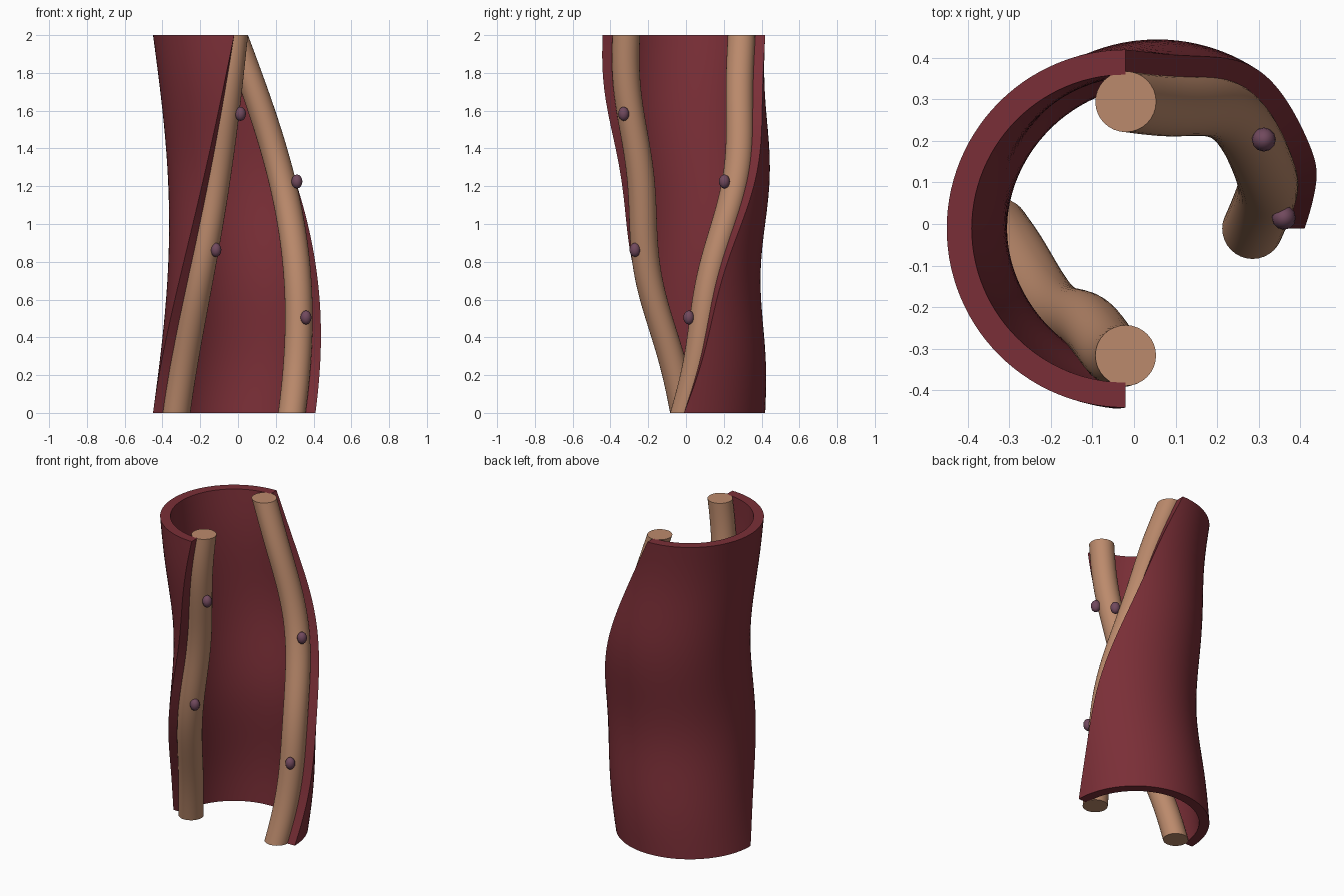
import bpy
import bmesh
from math import sin, cos, pi, radians
from mathutils import Vector

if "Cube" in bpy.data.objects:
    bpy.data.objects.remove(bpy.data.objects["Cube"], do_unlink=True)

HEIGHT = 2.0
STEPS = 56
OUTER, INNER = 0.43, 0.37
STEM_ORBIT, STEM_RADIUS = 0.305, 0.073


def material(name, rgb):
    mat = bpy.data.materials.new(name)
    mat.use_nodes = True
    color = (*rgb, 1)
    mat.diffuse_color = color
    mat.node_tree.nodes["Principled BSDF"].inputs["Base Color"].default_value = color
    return mat


wine = material("wine red", (0.195, 0.028, 0.038))
tan = material("tan", (0.50, 0.255, 0.15))
plum = material("plum", (0.165, 0.067, 0.11))


def spine(t):
    """Gently swaying centre line, t from 0 at the ground to 1 at the top."""
    x = -0.02 + 0.085 * sin(pi * t)
    y = -0.011 - 0.014 * sin(2 * pi * t) + 0.014 * sin(4 * pi * t)
    return Vector((x, y, HEIGHT * t))


def polar(radius, angle):
    return Vector((radius * cos(angle), radius * sin(angle), 0))


def finish(name, bm, mat):
    bmesh.ops.recalc_face_normals(bm, faces=bm.faces)
    mesh = bpy.data.meshes.new(name)
    bm.to_mesh(mesh)
    bm.free()
    mesh.materials.append(mat)
    obj = bpy.data.objects.new(name, mesh)
    bpy.context.collection.objects.link(obj)
    bpy.ops.object.select_all(action="DESELECT")
    obj.select_set(True)
    bpy.context.view_layer.objects.active = obj
    bpy.ops.object.shade_smooth_by_angle(angle=radians(35))
    return obj


def loft(name, section, mat):
    """Stack closed horizontal sections and cap both ends with quads."""
    bm = bmesh.new()
    rings = [[bm.verts.new(p) for p in section(i / STEPS)] for i in range(STEPS + 1)]
    n = len(rings[0])
    for a, b in zip(rings, rings[1:]):
        for i in range(n):
            j = (i + 1) % n
            bm.faces.new((a[i], a[j], b[j], b[i]))
    for ring in (rings[0], rings[-1]):
        for i in range(n // 2 - 1):
            bm.faces.new((ring[i], ring[i + 1], ring[n - 2 - i], ring[n - 1 - i]))
    return finish(name, bm, mat)


# Half-round shell turning a quarter turn on its way up
def shell_section(t):
    count = 56
    angles = [pi / 2 * t + pi * i / count for i in range(count + 1)]
    outer = [spine(t) + polar(OUTER, a) for a in angles]
    inner = [spine(t) + polar(INNER, a) for a in reversed(angles)]
    return outer + inner


loft("shell", shell_section, wine)


# Round stems following the two open edges
def stem_centre(t, start):
    return spine(t) + polar(STEM_ORBIT, start + pi / 2 * t)


def stem_section(start):
    def section(t):
        centre = stem_centre(t, start)
        return [centre + polar(STEM_RADIUS, 2 * pi * i / 32) for i in range(32)]
    return section


for name, start in (("left_stem", 0), ("right_stem", pi)):
    loft(name, stem_section(start), tan)

# Small oval buds on the stems
buds = {
    "left_bud_low": (0.36, 0.015, 0.505),
    "left_bud_high": (0.312, 0.203, 1.225),
    "right_bud_low": (-0.117, -0.27, 0.863),
    "right_bud_high": (0.013, -0.33, 1.583),
}
for name, place in buds.items():
    bm = bmesh.new()
    bmesh.ops.create_uvsphere(bm, u_segments=12, v_segments=8, radius=0.029)
    bmesh.ops.scale(bm, vec=(1, 1, 1.28), verts=bm.verts)
    bud = finish(name, bm, plum)
    bud.location = place
